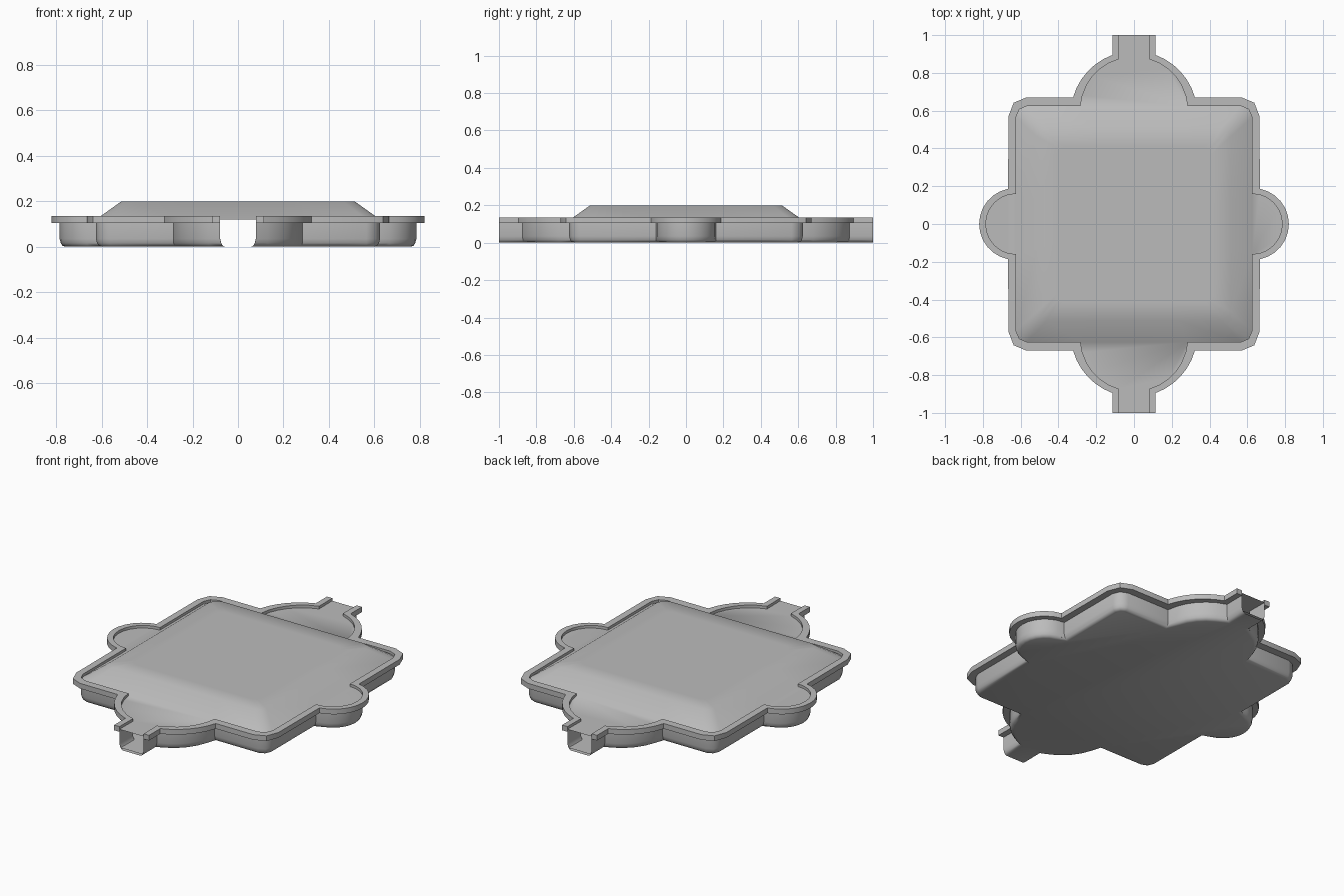
import bpy, bmesh, math
from mathutils import Vector

if "Cube" in bpy.data.objects:
    bpy.data.objects.remove(bpy.data.objects["Cube"], do_unlink=True)

grey = bpy.data.materials.new("plain_grey")
grey.use_nodes = True
grey.diffuse_color = (0.5, 0.5, 0.5, 1)
grey.node_tree.nodes["Principled BSDF"].inputs["Base Color"].default_value = (0.5, 0.5, 0.5, 1)

FLOOR, RIM_LOW, COVER, RIM_TOP, PLATEAU = 0.012, 0.105, 0.12, 0.136, 0.2


def arc(cx, cy, r, a0, a1, n=6):
    angles = [math.radians(a0 + (a1 - a0) * i / n) for i in range(n + 1)]
    return [(cx + r * math.cos(a), cy + r * math.sin(a)) for a in angles]


def half(quarter):
    """Mirror a quarter outline front to back."""
    return quarter + [(x, -y) for x, y in reversed(quarter) if y > 1e-6]


def flip_x(path):
    return [(-x, y) for x, y in path]


def loop(right):
    """Close a right-hand path with its mirror image."""
    return right + flip_x(reversed(right))


def inset(path, d):
    """Shift an open path towards the inside."""
    out = []
    for i, p in enumerate(path):
        a, b = path[max(i - 1, 0)], path[min(i + 1, len(path) - 1)]
        t = (Vector(b) - Vector(a)).normalized()
        out.append((p[0] + t.y * d, p[1] - t.x * d))
    return out


def face(bm, path, z):
    return bm.faces.new([bm.verts.new((x, y, z)) for x, y in path])


def skin(bm, rows, closed=False):
    """Join rows of (path, height) with quads."""
    rings = [[bm.verts.new((x, y, z)) for x, y in p] for p, z in rows]
    n = len(rings[0])
    for a, b in zip(rings, rings[1:]):
        for i in range(n if closed else n - 1):
            j = (i + 1) % n
            bm.faces.new((a[i], a[j], b[j], b[i]))
    return rings


def finish(bm, name, angle, up=None):
    bmesh.ops.remove_doubles(bm, verts=bm.verts, dist=1e-4)
    bmesh.ops.recalc_face_normals(bm, faces=bm.faces)
    bm.normal_update()
    if up and sum(f.normal.z * f.calc_area() for f in bm.faces) * up < 0:
        bmesh.ops.reverse_faces(bm, faces=bm.faces)
    mesh = bpy.data.meshes.new(name)
    bm.to_mesh(mesh)
    bm.free()
    mesh.materials.append(grey)
    ob = bpy.data.objects.new(name, mesh)
    bpy.context.collection.objects.link(ob)
    bpy.ops.object.select_all(action='DESELECT')
    ob.select_set(True)
    bpy.context.view_layer.objects.active = ob
    bpy.ops.object.shade_smooth_by_angle(angle=math.radians(angle))
    return ob


# Quarter outlines: channel, end lobe, rounded corner, side lobe
inner = ([(0.08, 1)] + arc(0, 0.6, 0.285, 74, 5)
         + [(0.565, 0.625), (0.607, 0.607), (0.625, 0.565)]
         + arc(0.625, 0, 0.16, 90, 0))
outer = ([(0.115, 1)] + arc(0, 0.58, 0.335, 70, 15.6)
         + [(0.57, 0.67), (0.637, 0.642), (0.665, 0.57)]
         + arc(0.63, 0, 0.19, 79, 0))
wall, edge = half(inner), half(outer)

# Basin: walls with a rounded foot, and a flat bottom
bm = bmesh.new()
profile = [(0, RIM_LOW), (0, 0.035), (0.005, 0.016), (0.012, 0.005), (0.025, 0)]
rows = [(inset(wall, d), z) for d, z in profile]
skin(bm, rows)
skin(bm, [(flip_x(p), z) for p, z in rows])
face(bm, loop(rows[-1][0]), 0)
finish(bm, "basin", 50, up=-1)

# Inner floor, seen through the channel ends
bm = bmesh.new()
face(bm, loop(inset(wall, 0.008)), FLOOR)
finish(bm, "basin_floor", 30, up=1)

# Rim: flange in two halves, open at the channels
bm = bmesh.new()
for side in (list, flip_x):
    a, b = side(wall), side(edge)
    rings = skin(bm, [(a, RIM_LOW), (a, RIM_TOP), (b, RIM_TOP), (b, RIM_LOW), (a, RIM_LOW)])
    for end in (0, -1):
        bm.faces.new([r[end] for r in rings[:4]])
finish(bm, "rim", 30)

# Cover: raised square plateau with flat lobes on four sides
bm = bmesh.new()
square = loop(half(inner[7:12]))
rows = [([(x * s, y * s) for x, y in square], z)
        for s, z in ((1, COVER), (0.82, PLATEAU), (0.66, PLATEAU))]
rings = skin(bm, rows, closed=True)
bm.faces.new(rings[-1])
end_lobe = loop(inner[:8])
side_lobe = half(inner[11:])
face(bm, end_lobe, COVER)
face(bm, [(x, -y) for x, y in end_lobe], COVER)
face(bm, side_lobe, COVER)
face(bm, flip_x(side_lobe), COVER)
finish(bm, "cover", 60, up=1)
